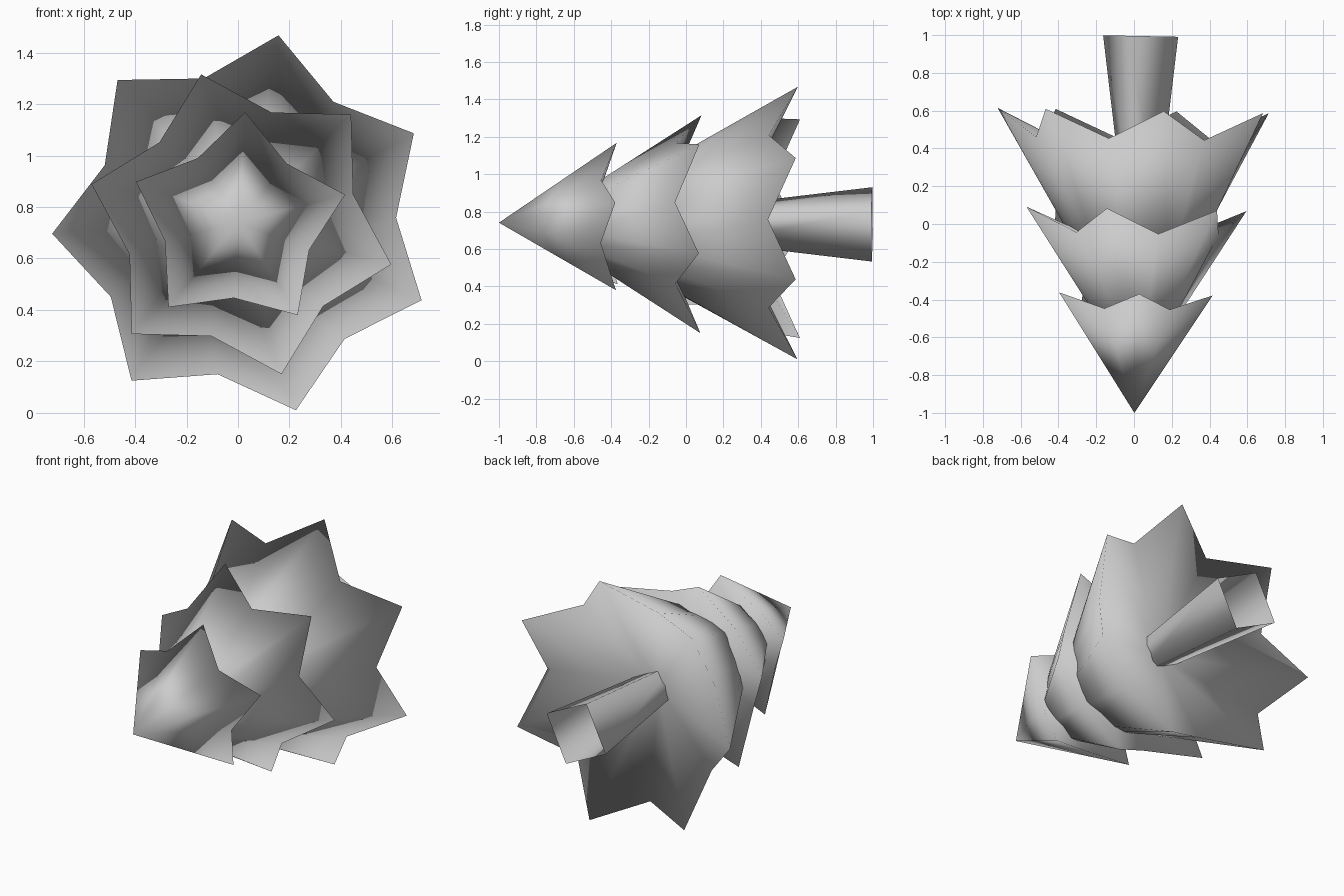
import bpy, bmesh
from math import sin, cos, pi, radians

cube = bpy.data.objects.get("Cube")
if cube:
    bpy.data.objects.remove(cube, do_unlink=True)

GREY = (0.6, 0.6, 0.6, 1.0)
mat = bpy.data.materials.new("plain_grey")
mat.use_nodes = True
mat.diffuse_color = GREY
bsdf = next(n for n in mat.node_tree.nodes if n.type == 'BSDF_PRINCIPLED')
bsdf.inputs["Base Color"].default_value = GREY


def finish(name, bm):
    """Turn a bmesh into a smooth shaded object."""
    bmesh.ops.recalc_face_normals(bm, faces=bm.faces)
    for face in bm.faces:
        face.smooth = True
    mesh = bpy.data.meshes.new(name)
    bm.to_mesh(mesh)
    bm.free()
    mesh.materials.append(mat)
    obj = bpy.data.objects.new(name, mesh)
    bpy.context.collection.objects.link(obj)
    return obj


def branch_tier(name, points, angle, centre, front, tip, valley, hollow):
    """Star-rimmed cone along y. front, tip and valley are (radius, y); a front
    radius of 0 gives a point. hollow is the y of the underside's centre."""
    cx, cz = centre
    bm = bmesh.new()

    def point(r, y, i):
        a = radians(angle) + i * pi / points
        x = r * cos(a)
        return bm.verts.new((cx + x, y - 0.02 * x, cz + r * sin(a)))

    count = points * 2
    inner = bm.verts.new((cx, hollow, cz))
    rim = [point(*(valley if i % 2 else tip), i) for i in range(count)]
    if front[0]:
        ring = [point(*front, i) for i in range(count)]
        bm.faces.new(ring)
    else:
        ring = [bm.verts.new((cx, front[1], cz))] * count
    for i in range(count):
        n = (i + 1) % count
        bm.faces.new((inner, rim[n], rim[i]))
        if front[0]:
            bm.faces.new((ring[i], rim[i], rim[n], ring[n]))
        else:
            bm.faces.new((ring[i], rim[i], rim[n]))
    return finish(name, bm)


# Three tiers of branches, from the treetop back to the trunk
branch_tier("top_branches", 5, 86.5, (0.002, 0.741), (0, -1.0), (0.428, -0.37), (0.295, -0.45), -0.52)
branch_tier("middle_branches", 6, 105, (0.013, 0.733), (0.15, -0.6), (0.603, 0.08), (0.45, -0.05), -0.17)
branch_tier("lower_branches", 7, 79.8, (0.025, 0.731), (0.26, -0.25), (0.748, 0.6), (0.59, 0.45), 0.23)

# Square trunk that flares towards its open end
bm = bmesh.new()
rings = []
for radius, y in ((0.1, 0.12), (0.21, 0.995)):
    rings.append([bm.verts.new((0.035 + radius * cos(radians(19) + k * pi / 2),
                                y - 0.02 * cos(radians(19) + k * pi / 2) * radius,
                                0.732 + radius * sin(radians(19) + k * pi / 2)))
                  for k in range(4)])
for k in range(4):
    n = (k + 1) % 4
    bm.faces.new((rings[0][k], rings[0][n], rings[1][n], rings[1][k]))
finish("trunk", bm)
